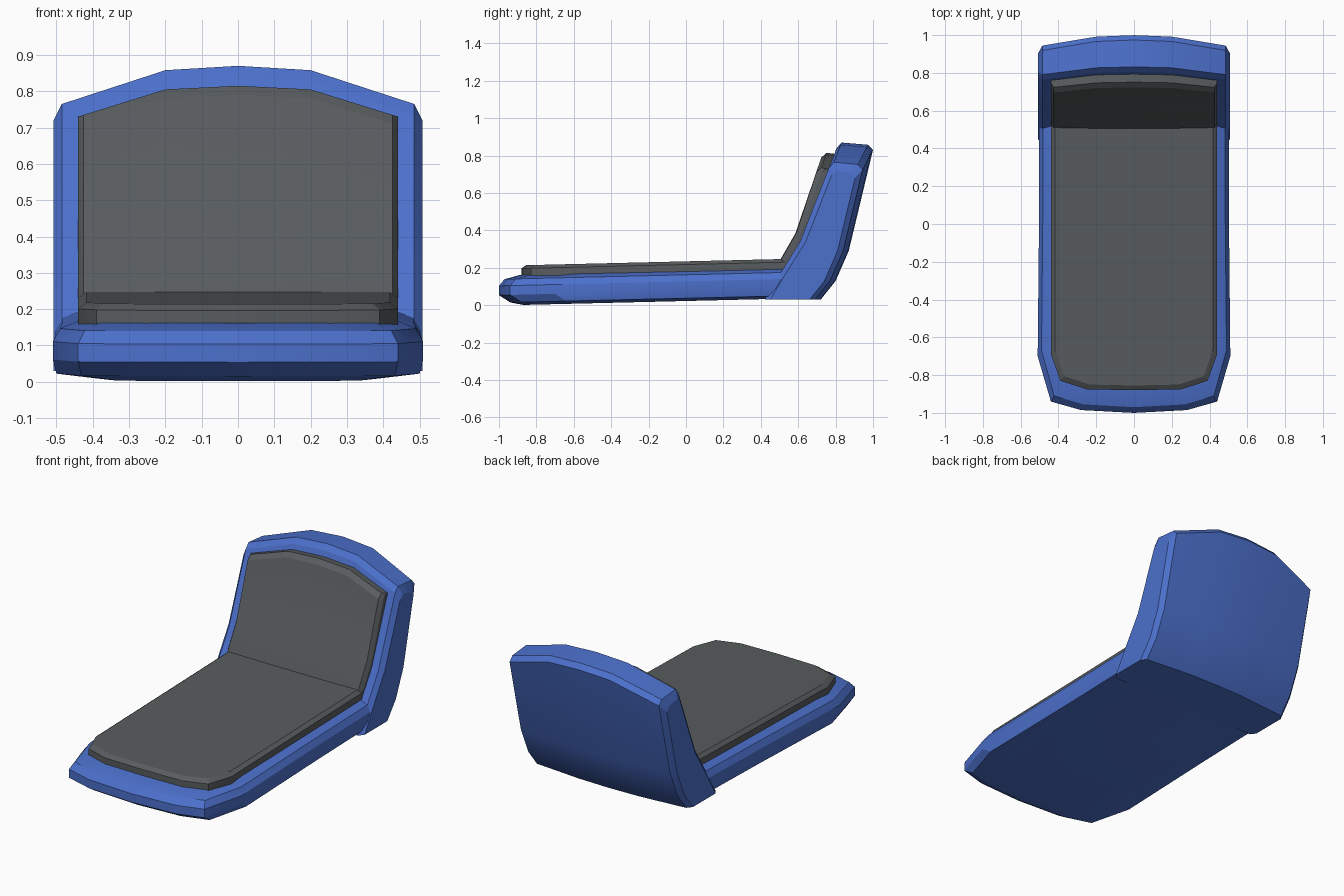
import bpy, bmesh, math

if "Cube" in bpy.data.objects:
    bpy.data.objects.remove(bpy.data.objects["Cube"])


def material(name, rgb):
    m = bpy.data.materials.new(name)
    m.use_nodes = True
    m.diffuse_color = (*rgb, 1)
    m.node_tree.nodes["Principled BSDF"].inputs["Base Color"].default_value = (*rgb, 1)
    return m


blue = material("blue shell", (0.072, 0.162, 0.604))
grey = material("grey padding", (0.098, 0.107, 0.112))


def loft(name, loops, mat):
    """Skin a stack of equal closed loops and cap both ends."""
    bm = bmesh.new()
    rings = [[bm.verts.new(p) for p in loop] for loop in loops]
    n = len(rings[0])
    for a, b in zip(rings, rings[1:]):
        for i in range(n):
            j = (i + 1) % n
            bm.faces.new((a[i], a[j], b[j], b[i]))
    bm.faces.new(rings[0])
    bm.faces.new(rings[-1])
    bmesh.ops.recalc_face_normals(bm, faces=bm.faces)
    mesh = bpy.data.meshes.new(name)
    bm.to_mesh(mesh)
    bm.free()
    mesh.materials.append(mat)
    ob = bpy.data.objects.new(name, mesh)
    bpy.context.collection.objects.link(ob)
    bpy.context.view_layer.objects.active = ob
    ob.select_set(True)
    bpy.ops.object.shade_smooth_by_angle(angle=math.radians(20))
    ob.select_set(False)


def slab(name, half, levels, slope, mat):
    """Stack inset plan outlines; levels hold height, side inset, front inset."""
    width = half[-1][0]
    plan = half + [(-x, y) for x, y in reversed(half) if x > 0]
    loops = []
    for z, side, front in levels:
        loop = []
        for x, y in plan:
            py = y + front * min(1, max(0, (0.5 - y) / 1.2))
            loop.append((x * (1 - side / width), py, z + slope * (py + 0.95)))
        loops.append(loop)
    loft(name, loops, mat)


def mirrored(stations):
    """Stations run from the outer side to the centre."""
    return stations + [(-s[0], *s[1:]) for s in reversed(stations[:-1])]


def front_y(z):
    return 0.61 + 0.39 * (z - 0.34)


def rear_y(z):
    return 0.87 + 0.24 * (z - 0.29)


# Seat shell with a rounded nose
slab("seat_shell",
     [(0, -1), (0.28, -0.985), (0.44, -0.94), (0.51, -0.70), (0.503, 0.0), (0.503, 0.62)],
     [(0, 0.12, 0.13), (0.015, 0.01, 0.06), (0.055, 0, 0), (0.105, 0, 0),
      (0.14, 0.02, 0.03), (0.16, 0.07, 0.11)], 0.024, blue)

# Seat cushion
slab("seat_cushion",
     [(0, -0.88), (0.25, -0.875), (0.39, -0.83), (0.44, -0.69), (0.44, 0.58)],
     [(0.14, 0, 0), (0.195, 0, 0), (0.212, 0.022, 0.025)], 0.024, grey)

# Backrest shell: side profiles swept across the width
loops = []
for x, top, front_in, rear_in in mirrored([
        (0.508, 0.72, 0.03, 0.06), (0.485, 0.765, 0, 0.03),
        (0.2, 0.858, 0, 0.005), (0, 0.87, 0, 0)]):
    f, r = front_in, -rear_in
    profile = [(0.42 + f, 0.03), (0.51 + f, 0.18), (0.61 + f, 0.34),
               (front_y(top - 0.03) + f, top - 0.03),
               (front_y(top) + 0.015 + f, top),
               (rear_y(top) - 0.035 + r, top - 0.012),
               (rear_y(top - 0.04) + r, top - 0.04),
               (0.87 + r, 0.29), (0.80 + r, 0.13), (0.72 + r, 0.03)]
    loops.append([(x, y, z) for y, z in profile])
loft("backrest_shell", loops, blue)

# Backrest cushion, following the lean of the shell
loops = []
for x, top, inset in mirrored([
        (0.44, 0.73, 0.03), (0.425, 0.735, 0.004), (0.2, 0.805, 0), (0, 0.815, 0)]):
    d = inset - 0.062
    profile = [(0.54, 0.16), (0.50 + inset, 0.22), (0.505 + inset, 0.245),
               (0.585 + inset, 0.385), (front_y(top - 0.025) + d, top - 0.025),
               (front_y(top) + d + 0.018, top), (front_y(top) + 0.02, top - 0.008),
               (0.66, 0.36), (0.58, 0.18)]
    loops.append([(x, y, z) for y, z in profile])
loft("backrest_cushion", loops, grey)
